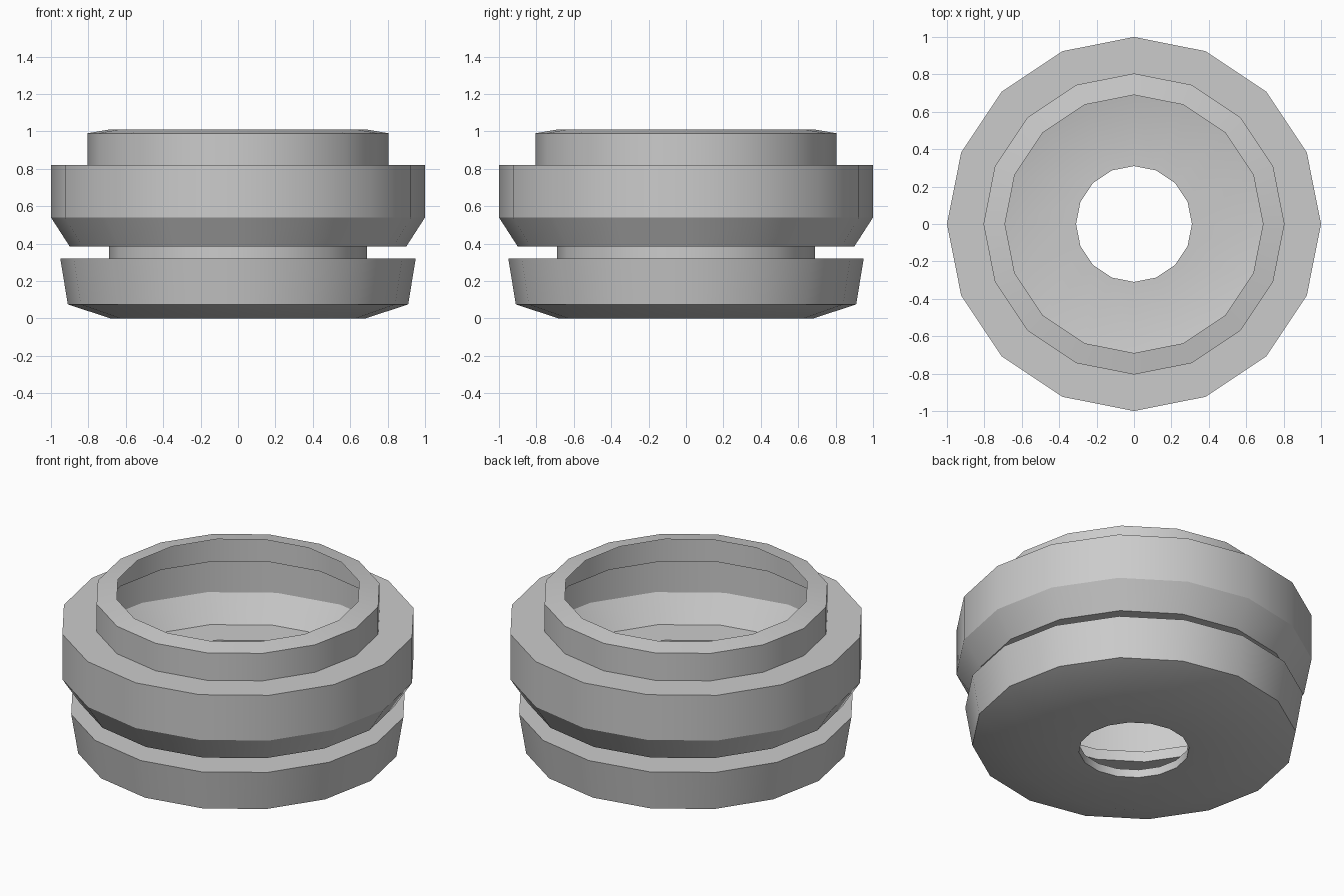
import bpy, bmesh
from math import cos, sin, tau, radians

old = bpy.data.objects.get("Cube")
if old:
    bpy.data.objects.remove(old, do_unlink=True)

SIDES = 16


def make_material(name, rgb):
    mat = bpy.data.materials.new(name)
    mat.use_nodes = True
    color = (*rgb, 1.0)
    mat.diffuse_color = color
    mat.node_tree.nodes["Principled BSDF"].inputs["Base Color"].default_value = color
    return mat


def lathe(name, profile, mat):
    """Turn an open (radius, height) profile around z as a thin shell."""
    bm = bmesh.new()
    rings = [[bm.verts.new((r * cos(tau * i / SIDES), r * sin(tau * i / SIDES), z))
              for i in range(SIDES)] for r, z in profile]
    for low, high in zip(rings, rings[1:]):
        for i in range(SIDES):
            j = (i + 1) % SIDES
            bm.faces.new((low[i], low[j], high[j], high[i]))
    mesh = bpy.data.meshes.new(name)
    bm.to_mesh(mesh)
    bm.free()
    mesh.materials.append(mat)
    obj = bpy.data.objects.new(name, mesh)
    bpy.context.collection.objects.link(obj)
    bpy.ops.object.select_all(action="DESELECT")
    obj.select_set(True)
    bpy.context.view_layer.objects.active = obj
    bpy.ops.object.shade_smooth_by_angle(angle=radians(30))
    return obj


grey = make_material("light grey", (0.6, 0.6, 0.6))

lathe("grooved_collar_shell", [
    (0.31, 0.05), (0.31, 0.0),      # short wall of the bottom hole
    (0.68, 0.0), (0.91, 0.075),     # base and its chamfer
    (0.95, 0.32), (0.69, 0.32),     # lower ring
    (0.69, 0.385), (0.90, 0.385),   # groove
    (1.0, 0.54), (1.0, 0.82),       # upper ring
    (0.805, 0.82), (0.805, 0.99),   # neck
    (0.69, 1.01),                   # sloping rim of the opening
], grey)
